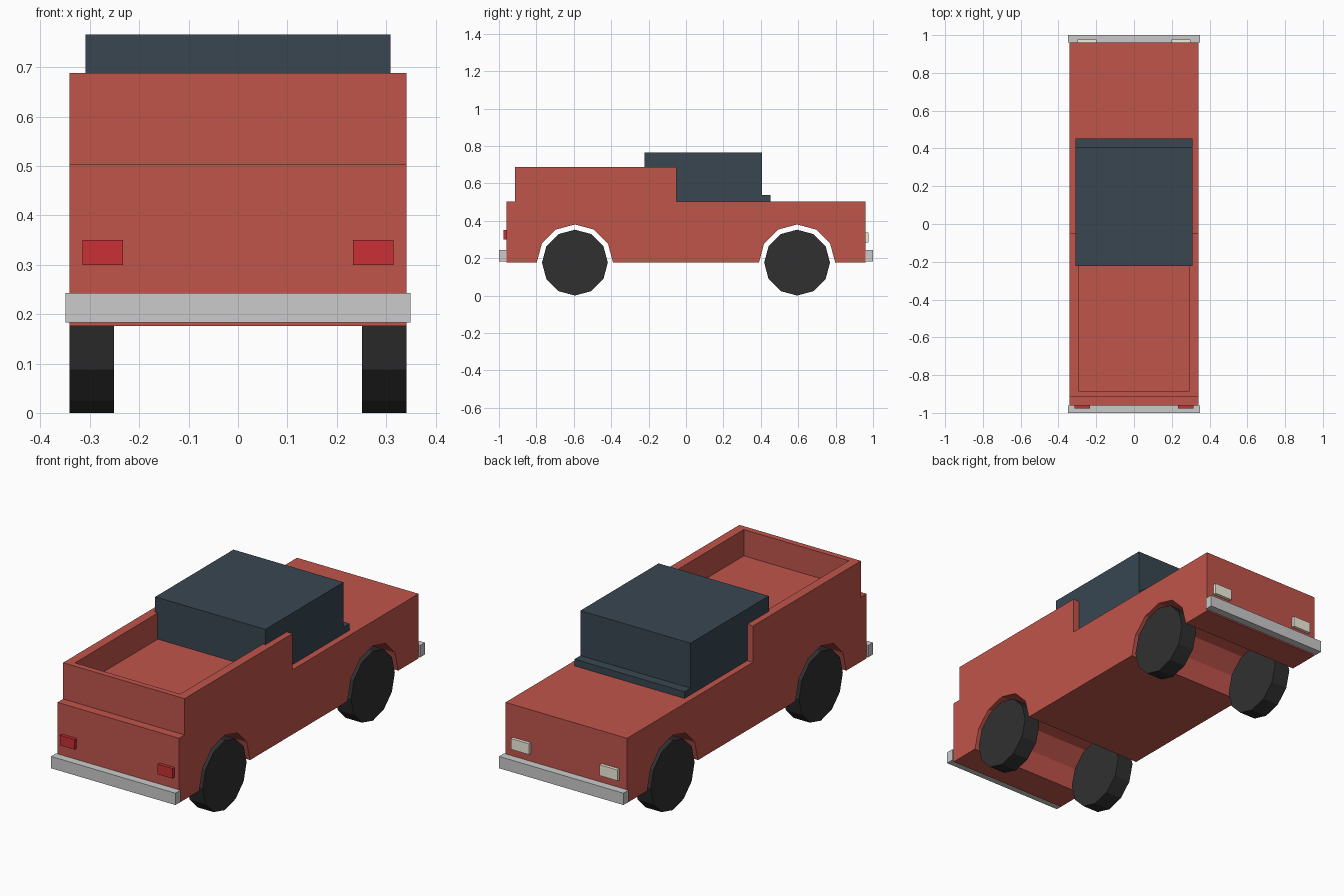
import bpy, bmesh, math
from mathutils import Matrix, Vector

if "Cube" in bpy.data.objects:
    bpy.data.objects.remove(bpy.data.objects["Cube"])


def material(name, rgb):
    m = bpy.data.materials.new(name)
    m.diffuse_color = (*rgb, 1)
    m.use_nodes = True
    m.node_tree.nodes["Principled BSDF"].inputs["Base Color"].default_value = m.diffuse_color
    return m


RED = material("red paint", (0.53, 0.09, 0.07))
GLASS = material("dark glass", (0.040, 0.062, 0.083))
RUBBER = material("rubber", (0.03, 0.03, 0.03))
CHROME = material("bumper grey", (0.69, 0.69, 0.69))
LAMP = material("headlight cream", (0.90, 0.86, 0.72))
TAIL = material("tail red", (0.58, 0.03, 0.035))


def finish(name, bm, mat):
    bmesh.ops.recalc_face_normals(bm, faces=bm.faces[:])
    me = bpy.data.meshes.new(name)
    bm.to_mesh(me)
    bm.free()
    ob = bpy.data.objects.new(name, me)
    bpy.context.collection.objects.link(ob)
    me.materials.append(mat)
    return ob


def box(name, lo, hi, mat):
    lo, hi = Vector(lo), Vector(hi)
    bm = bmesh.new()
    bmesh.ops.create_cube(bm, size=1, matrix=Matrix.Translation((lo + hi) / 2)
                          @ Matrix.Diagonal((*(hi - lo), 1)))
    return finish(name, bm, mat)


AXLE_Y, AXLE_Z = 0.594, 0.176
W = 0.341


def arch(cy):
    # half of a 12-sided wheel arch, running from back to front
    return [(cy - 0.204 * math.cos(math.radians(a)),
             AXLE_Z + 0.204 * math.sin(math.radians(a))) for a in range(0, 181, 30)]


# Body: side profile with wheel arches, extruded across the width
profile = [(-0.96, AXLE_Z), *arch(-AXLE_Y), *arch(AXLE_Y), (0.96, AXLE_Z),
           (0.96, 0.504), (-0.05, 0.504), (-0.05, 0.688),
           (-0.915, 0.688), (-0.915, 0.504), (-0.96, 0.504)]
bm = bmesh.new()
face = bm.faces.new([bm.verts.new((-W, y, z)) for y, z in profile])
ext = bmesh.ops.extrude_face_region(bm, geom=[face])
bmesh.ops.translate(bm, vec=(2 * W, 0, 0),
                    verts=[v for v in ext["geom"] if isinstance(v, bmesh.types.BMVert)])
body = finish("body", bm, RED)

# Load bed hollow
cutter = box("bed_cutter", (-0.295, -0.885, 0.555), (0.295, -0.08, 0.9), RED)
cutter.hide_render = True
cutter.hide_viewport = True
cut = body.modifiers.new("bed hollow", 'BOOLEAN')
cut.operation = 'DIFFERENCE'
cut.solver = 'EXACT'
cut.object = cutter

# Cab and the sill at the foot of the windscreen
box("cab", (-0.309, -0.222, 0.504), (0.309, 0.405, 0.766), GLASS)
box("windscreen_sill", (-0.309, 0.405, 0.504), (0.309, 0.453, 0.538), GLASS)

# Bumpers
box("tail_bumper", (-0.349, -1.0, 0.183), (0.349, -0.96, 0.243), CHROME)
box("nose_bumper", (-0.349, 0.96, 0.183), (0.349, 1.0, 0.243), CHROME)

# Lights and wheels, repeated on both sides
for side, s in (("left", -1), ("right", 1)):
    def pair(name, x0, x1, y0, y1, z0, z1, mat):
        a, b = sorted((s * x0, s * x1))
        box(f"{side}_{name}", (a, y0, z0), (b, y1, z1), mat)

    pair("tail_light", 0.233, 0.315, -0.976, -0.96, 0.299, 0.35, TAIL)
    pair("headlight", 0.198, 0.30, 0.96, 0.976, 0.283, 0.338, LAMP)

    for end, y in (("tail", -AXLE_Y), ("nose", AXLE_Y)):
        bm = bmesh.new()
        bmesh.ops.create_cone(
            bm, cap_ends=True, segments=12, radius1=0.176, radius2=0.176, depth=0.09,
            matrix=Matrix.Translation((s * 0.296, y, AXLE_Z)) @ Matrix.Rotation(math.pi / 2, 4, 'Y'))
        finish(f"{side}_{end}_wheel", bm, RUBBER)
